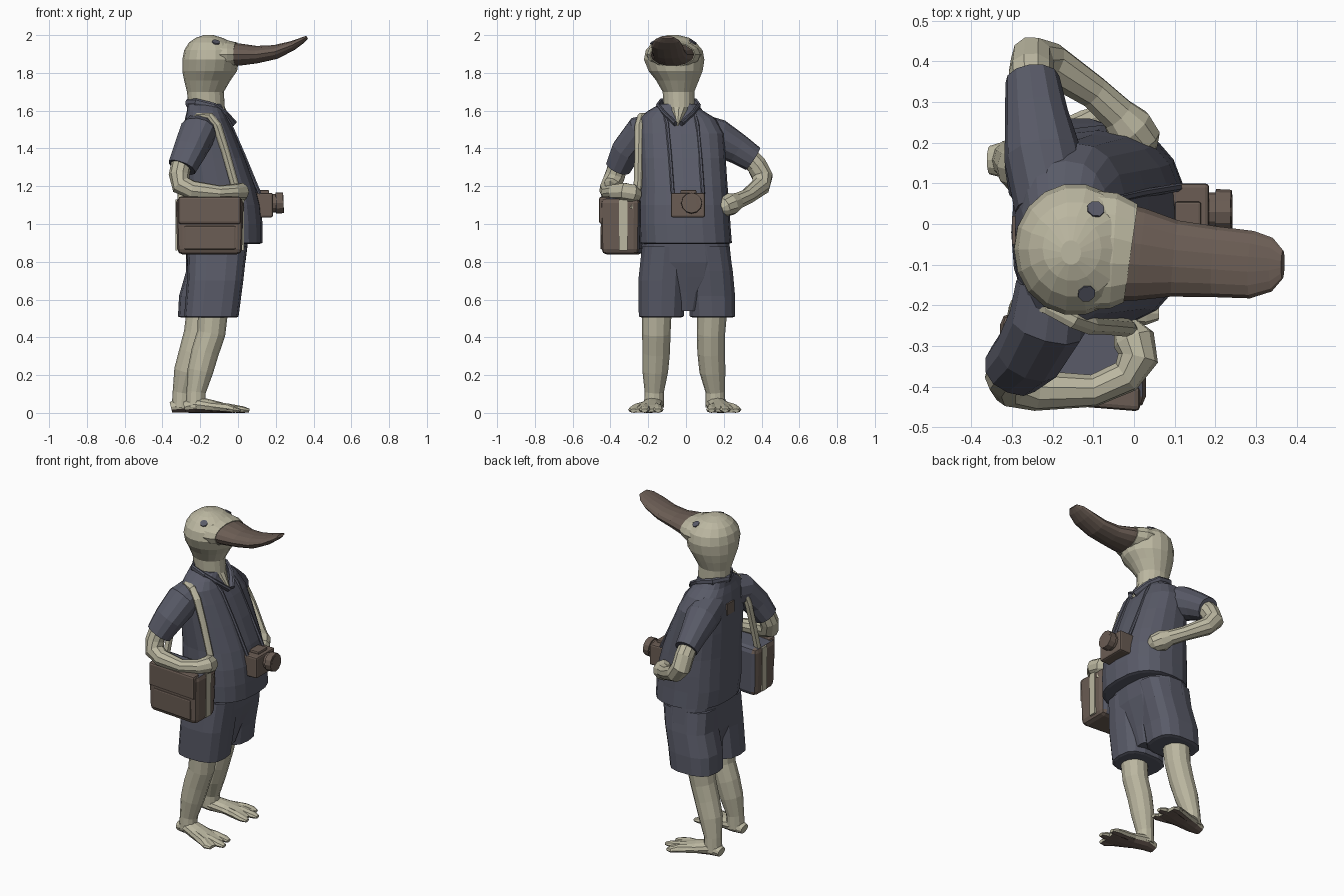
import bpy, bmesh, math
from mathutils import Vector as V


def material(name, rgb):
    m = bpy.data.materials.new(name)
    m.diffuse_color = (*rgb, 1)
    return m


CREAM = material("cream skin", (0.50, 0.475, 0.355))
BLUE = material("slate blue cloth", (0.10, 0.104, 0.138))
BROWN = material("brown leather", (0.145, 0.108, 0.088))


def finish(name, bm, mat):
    bmesh.ops.recalc_face_normals(bm, faces=bm.faces)
    me = bpy.data.meshes.new(name)
    bm.to_mesh(me)
    bm.free()
    me.materials.append(mat)
    ob = bpy.data.objects.new(name, me)
    bpy.context.collection.objects.link(ob)
    return ob


def ring(c, u, v, a, b, n, p):
    """Superelliptic cross-section around c in the plane of u and v."""
    pts = []
    for i in range(n):
        t = 2 * math.pi * i / n
        cs, sn = math.cos(t), math.sin(t)
        pts.append(c + u * a * math.copysign(abs(cs) ** (2 / p), cs)
                   + v * b * math.copysign(abs(sn) ** (2 / p), sn))
    return pts


def skin(name, rings, mat):
    bm = bmesh.new()
    vs = [[bm.verts.new(p) for p in r] for r in rings]
    n = len(vs[0])
    for a, b in zip(vs, vs[1:]):
        for i in range(n):
            j = (i + 1) % n
            bm.faces.new((a[i], a[j], b[j], b[i]))
    bm.faces.new(vs[0])
    bm.faces.new(vs[-1])
    return finish(name, bm, mat)


def stack(name, levels, mat, n=16, p=2.0):
    """Horizontal sections given as (z, x0, x1, y0, y1)."""
    return skin(name, [ring(V(((x0 + x1) / 2, (y0 + y1) / 2, z)), V((1, 0, 0)), V((0, 1, 0)),
                            (x1 - x0) / 2, (y1 - y0) / 2, n, p)
                       for z, x0, x1, y0, y1 in levels], mat)


def tube(name, path, mat, n=10, p=2.0):
    """Sections along a path given as (x, y, z, width radius[, height radius])."""
    pts = [V(q[:3]) for q in path]
    side, rings = None, []
    for i, q in enumerate(path):
        t = (pts[min(i + 1, len(pts) - 1)] - pts[max(i - 1, 0)]).normalized()
        if side is None:
            side = t.cross(V((0, 0, 1)))
            if side.length < 0.3:
                side = V((1, 0, 0))
        side = (side - t * side.dot(t)).normalized()
        rings.append(ring(pts[i], side, side.cross(t), q[3], q[-1], n, p))
    return skin(name, rings, mat)


def box(name, lo, hi, mat, bevel=0.01, taper=1.0):
    bm = bmesh.new()
    bmesh.ops.create_cube(bm, size=1)
    for v in bm.verts:
        k = taper if v.co.z < 0 else 1
        v.co = V([(l + h) / 2 + (h - l) * c * (k if i < 2 else 1)
                  for i, (l, h, c) in enumerate(zip(lo, hi, v.co))])
    if bevel:
        bmesh.ops.bevel(bm, geom=bm.edges[:], offset=bevel, segments=2, affect='EDGES', profile=0.5)
    return finish(name, bm, mat)


# Head and neck; the lowest ring narrows to fill the open V of the collar
head = stack("head_and_neck", [
    (1.52, -.20, -.02, -.05, -.04), (1.62, -.262, -.07, -.12, .045), (1.70, -.27, -.075, -.125, .045),
    (1.76, -.285, -.04, -.16, .07), (1.81, -.295, -.005, -.20, .09), (1.87, -.295, .005, -.225, .10),
    (1.92, -.285, .0, -.215, .09), (1.96, -.26, -.03, -.18, .055), (1.985, -.225, -.08, -.14, .02),
    (2.0, -.18, -.13, -.10, -.04)], CREAM, 18)
tube("face_front", [(-.15, -.063, 1.895, .15, .085), (-.05, -.066, 1.897, .142, .076),
                    (-.008, -.072, 1.897, .122, .065)], CREAM, 14)

# Long upturned bill
tube("bill", [(-.03, -.07, 1.897, .12, .063), (.015, -.075, 1.897, .114, .059), (.10, -.085, 1.897, .094, .047),
              (.20, -.093, 1.911, .087, .038), (.29, -.10, 1.945, .083, .025),
              (.34, -.10, 1.972, .066, .016), (.366, -.10, 1.989, .035, .008)], BROWN, 14)

# Eyes: thin plates laid on the head surface
for i, (x, y) in enumerate([(-.117, -.17), (-.095, .035)]):
    _, spot, normal, _ = head.closest_point_on_mesh(V((x, y, 1.962)))
    tube(f"eye_{i}", [(*(spot + normal * d), .022) for d in (-.003, .004)], BLUE, 8)

# Shirt body with a small back patch
stack("shirt", [
    (.895, -.27, .115, -.225, .225), (.90, -.29, .13, -.245, .243), (1.0, -.30, .13, -.25, .235),
    (1.1, -.30, .12, -.25, .23), (1.2, -.30, .095, -.245, .22), (1.35, -.302, .04, -.25, .21),
    (1.48, -.295, -.015, -.255, .20), (1.56, -.28, -.055, -.25, .155), (1.60, -.27, -.075, -.20, .09),
    (1.635, -.268, -.085, -.14, .06)], BLUE, 20, 2.5)
box("back_patch", (-.3, -.05, 1.44), (-.291, .02, 1.51), BROWN, 0)

# Shirt collar, mirrored about the neck
half = [(-.268, -.04, 1.64), (-.22, -.132, 1.642), (-.13, -.145, 1.622), (-.075, -.115, 1.585), (-.025, -.055, 1.53)]
for s in (1, -1):
    tube(f"collar_{s}", [(x, -.04 + s * (y + .04), z, .012, .022) for x, y, z in half], BLUE, 8)

# Sleeves
tube("left_sleeve", [(-.20, .05, 1.49, .095, .10), (-.225, .17, 1.455, .095, .10),
                     (-.24, .27, 1.40, .078, .082), (-.25, .355, 1.345, .067, .07)], BLUE, 12)
tube("right_sleeve", [(-.20, -.15, 1.50, .09, .09), (-.212, -.24, 1.485, .097, .09),
                      (-.255, -.315, 1.39, .088, .08), (-.297, -.357, 1.30, .076, .068)], BLUE, 12, 2.3)

# Left arm, bent with the fist on the hip
tube("left_arm", [(-.25, .32, 1.37, .054), (-.252, .375, 1.31, .056), (-.25, .405, 1.25, .057),
                  (-.205, .395, 1.20, .052), (-.10, .325, 1.145, .042), (-.04, .27, 1.12, .045),
                  (-.01, .235, 1.105, .06), (.02, .20, 1.09, .052), (.03, .18, 1.08, .03)], CREAM)

# Right arm, resting over the bag
tube("right_arm", [(-.295, -.35, 1.34, .054), (-.312, -.375, 1.26, .055), (-.30, -.395, 1.205, .056),
                   (-.24, -.41, 1.18, .05), (-.10, -.41, 1.165, .04), (-.02, -.375, 1.17, .042),
                   (.01, -.33, 1.17, .05), (.0, -.285, 1.16, .052), (-.02, -.255, 1.15, .035)], CREAM)

# Shorts: hips and two legs
stack("shorts_hips", [(.54, -.235, -.04, -.06, .07), (.64, -.24, -.01, -.10, .11), (.72, -.265, .015, -.20, .21),
                      (.80, -.27, .04, -.243, .243), (.92, -.28, .055, -.235, .23)], BLUE, 18, 2.6)
stack("shorts_right_leg", [(.505, -.265, -.01, -.235, -.025), (.51, -.285, .003, -.252, -.01),
                           (.70, -.27, .028, -.255, .002), (.88, -.265, .048, -.235, .01)], BLUE, 14, 2.8)
stack("shorts_left_leg", [(.505, -.30, -.04, .035, .245), (.51, -.318, -.025, .018, .262),
                          (.62, -.312, -.01, .008, .262), (.75, -.275, .02, .0, .25),
                          (.88, -.275, .045, -.01, .23)], BLUE, 14, 2.8)


# Bare legs and splayed webbed feet with brown soles
def leg(side, s, path, heel, y):
    tube(f"{side}_leg", path, CREAM, 12)
    foot = [(heel, y, .03, .035, .028), (heel + .06, y, .045, .052, .044), (heel + .15, y + s * .02, .034, .064, .034),
            (heel + .24, y + s * .038, .022, .085, .022), (heel + .28, y + s * .045, .016, .09, .014),
            (heel + .30, y + s * .047, .012, .08, .01)]
    parts = [tube(f"{side}_foot", foot, CREAM, 12)]
    for k, (dy, length) in enumerate([(-.022, .325), (.05, .345), (.108, .295)]):
        parts.append(tube(f"{side}_toe_{k}", [
            (heel + .12, y + s * (dy * .4 + .005), .035, .026, .026), (heel + .23, y + s * dy * .85, .026, .026, .024),
            (heel + length - .03, y + s * dy, .017, .029, .017), (heel + length, y + s * dy, .012, .017, .01)], CREAM, 8))
    for ob in parts:
        ob.data.materials.append(BROWN)
        for v in ob.data.vertices:
            v.co.z = max(v.co.z, 0.0)
        for f in ob.data.polygons:
            f.material_index = int(f.normal.z < -0.7)


leg("right", -1, [(-.13, -.155, .56, .08), (-.142, -.157, .42, .075), (-.175, -.158, .32, .073), (-.20, -.163, .22, .068),
                  (-.222, -.168, .11, .051), (-.225, -.17, .03, .053)], -.285, -.17)
leg("left", 1, [(-.19, .14, .56, .08), (-.212, .132, .42, .075), (-.24, .133, .32, .073), (-.27, .14, .22, .069),
                (-.295, .155, .11, .051), (-.298, .157, .03, .053)], -.355, .157)

# Shoulder bag with flap, pocket and pale edge strips; cloth on its top and inner side
bag = box("bag", (-.33, -.455, .838), (.03, -.245, 1.14), BROWN, .03, .95)
bag.data.materials.append(BLUE)
for f in bag.data.polygons:
    f.material_index = int(f.normal.z > 0.9 or f.normal.y > 0.9)
bag_parts = [bag, box("bag_flap", (-.315, -.462, 1.0), (.015, -.40, 1.145), BROWN, .012),
             box("bag_pocket", (-.285, -.457, .865), (-.012, -.42, .99), BROWN, .008)]
for name, x in (("front", .02), ("back", -.332)):
    bag_parts.append(box(f"bag_strip_{name}", (x, -.355, .86), (x + .012, -.31, 1.13), CREAM, 0, .97))
for ob in bag_parts:  # the bag's rear hangs closer to the body
    for v in ob.data.vertices:
        v.co.y += (.03 - v.co.x) * .08

# Bag strap over the right shoulder, passing behind the sleeve
tube("bag_strap", [(.015, -.29, 1.08, .017), (-.015, -.255, 1.2, .02), (-.065, -.25, 1.38, .02), (-.11, -.247, 1.52, .022),
                   (-.15, -.235, 1.57, .02), (-.21, -.205, 1.572, .018), (-.272, -.18, 1.52, .018),
                   (-.29, -.205, 1.42, .018), (-.296, -.24, 1.28, .018), (-.305, -.28, 1.1, .017)], CREAM, 8, 3)

# Camera on the chest
box("camera_body", (.085, -.08, 1.035), (.185, .10, 1.165), BROWN, .01)
box("camera_viewfinder", (.10, -.03, 1.155), (.165, .055, 1.18), BROWN, .006)
tube("camera_lens", [(.17, .03, 1.11, .048), (.20, .03, 1.11, .048), (.202, .03, 1.11, .056),
                     (.24, .03, 1.112, .054), (.241, .03, 1.112, .042), (.228, .03, 1.112, .036)], BROWN, 12)
for name, path in (("right", [(.115, -.07, 1.16), (.028, -.085, 1.37), (-.042, -.10, 1.53), (-.09, -.12, 1.60)]),
                   ("left", [(.11, .09, 1.16), (.02, .075, 1.37), (-.047, .06, 1.53), (-.10, .04, 1.60)])):
    tube(f"camera_strap_{name}", [(*q, .01) for q in path], BLUE, 6)
